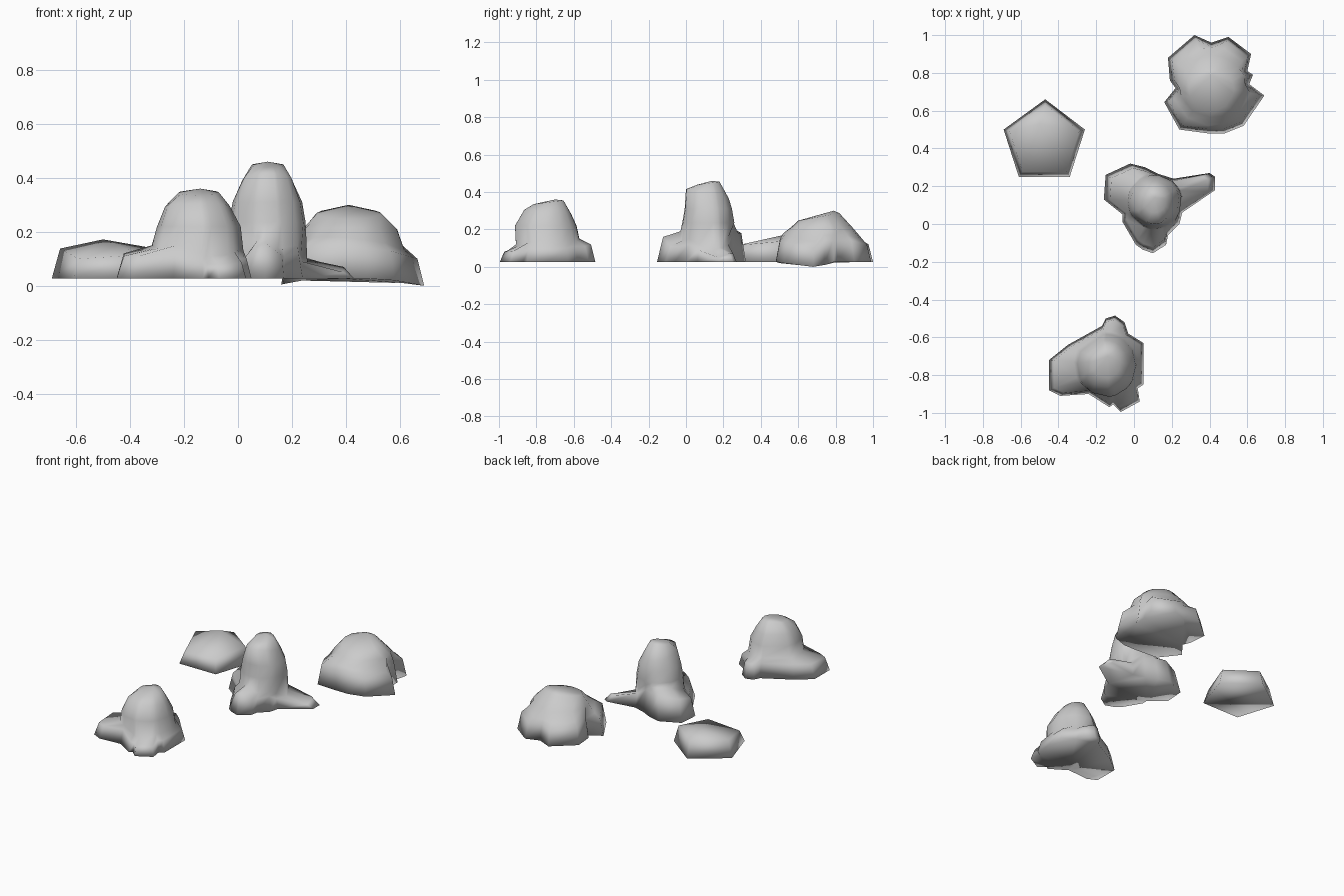
import bpy, bmesh
from math import atan2, cos, sin, hypot

BASE_Z = 0.027


def mound(name, centre, outline, rings, apex, shrink=0.88, collar=None):
    """Closed rock: lobed base outline, shoulder ring, collar where the lobes
    meet the body, body rings, apex.
    outline: (x, y, shoulder z[, base z]); rings: (cx, cy, rx, ry, z, tilt)."""
    cx, cy = centre
    n = len(outline)
    bm = bmesh.new()
    angles = [atan2(p[1] - cy, p[0] - cx) for p in outline]
    radii = [hypot(p[0] - cx, p[1] - cy) * shrink for p in outline]
    base = [bm.verts.new((p[0], p[1], p[3] if len(p) > 3 else BASE_Z)) for p in outline]

    def polar(rs, lift):
        return [bm.verts.new((cx + r * cos(a), cy + r * sin(a), p[2] + lift))
                for a, r, p in zip(angles, rs, outline)]

    loops = [base, polar(radii, 0)]
    if collar:
        loops.append(polar([min(r * 0.97, collar) for r in radii], 0.03))
    for rcx, rcy, rx, ry, z, tilt in rings:
        loops.append([bm.verts.new((rcx + rx * cos(a), rcy + ry * sin(a),
                                    z + tilt * sin(a))) for a in angles])
    for lo, hi in zip(loops, loops[1:]):
        for i in range(n):
            j = (i + 1) % n
            bm.faces.new((lo[i], lo[j], hi[j], hi[i]))
    top = bm.verts.new(apex)
    for i in range(n):
        bm.faces.new((loops[-1][i], loops[-1][(i + 1) % n], top))
    # Underside
    floor = bm.faces.new(base[::-1])
    bmesh.ops.triangulate(bm, faces=[floor])
    bmesh.ops.recalc_face_normals(bm, faces=bm.faces)
    for f in bm.faces:
        f.smooth = True
    mesh = bpy.data.meshes.new(name)
    bm.to_mesh(mesh)
    bm.free()
    obj = bpy.data.objects.new(name, mesh)
    bpy.context.collection.objects.link(obj)
    return obj


# Small five-sided rock, its top rising to the back
mound("flat_rock", (-0.47, 0.44),
      [(-0.61, 0.25, 0.10), (-0.34, 0.25, 0.115), (-0.26, 0.50, 0.135),
       (-0.47, 0.66, 0.13), (-0.69, 0.50, 0.138)],
      [], (-0.50, 0.53, 0.172), shrink=0.86)

# Tall central rock with three foot lobes
mound("tall_rock", (0.11, 0.12),
      [(0.01, -0.11, 0.10), (0.045, -0.135, 0.14), (0.10, -0.155, 0.16),
       (0.17, -0.11, 0.11), (0.18, -0.06, 0.11), (0.24, 0.0, 0.12),
       (0.255, 0.06, 0.09), (0.43, 0.18, 0.05), (0.43, 0.25, 0.07),
       (0.40, 0.27, 0.07), (0.21, 0.24, 0.12), (0.13, 0.265, 0.17),
       (0.06, 0.30, 0.18), (-0.02, 0.32, 0.18), (-0.15, 0.26, 0.17),
       (-0.16, 0.13, 0.14), (-0.06, 0.05, 0.11), (-0.06, 0.01, 0.11)],
      [(0.11, 0.12, 0.143, 0.14, 0.235, 0), (0.11, 0.12, 0.13, 0.127, 0.31, 0),
       (0.11, 0.115, 0.095, 0.115, 0.39, -0.025),
       (0.11, 0.12, 0.06, 0.06, 0.447, 0.008)],
      (0.11, 0.14, 0.46), collar=0.15)

# Front rock with a broad left lobe and two small knobs
mound("front_rock", (-0.15, -0.74),
      [(-0.45, -0.88, 0.11), (-0.39, -0.91, 0.11), (-0.24, -0.90, 0.12),
       (-0.13, -0.97, 0.09), (-0.11, -0.955, 0.08), (-0.07, -0.995, 0.08),
       (0.03, -0.94, 0.085), (0.02, -0.87, 0.10), (0.05, -0.85, 0.10),
       (0.05, -0.74, 0.10), (0.05, -0.63, 0.10), (-0.03, -0.58, 0.11),
       (-0.05, -0.52, 0.11), (-0.10, -0.485, 0.12), (-0.15, -0.50, 0.12),
       (-0.17, -0.54, 0.12), (-0.35, -0.64, 0.12), (-0.45, -0.72, 0.12)],
      [(-0.145, -0.75, 0.155, 0.165, 0.22, 0), (-0.15, -0.74, 0.12, 0.125, 0.295, -0.01),
       (-0.145, -0.735, 0.075, 0.08, 0.345, 0.01)],
      (-0.14, -0.70, 0.36), shrink=0.91, collar=0.17)

# Wide back rock with shallow lobes and a slightly uneven foot
mound("wide_rock", (0.41, 0.73),
      [(0.24, 0.50, 0.15, 0.02), (0.39, 0.48, 0.15), (0.48, 0.48, 0.14),
       (0.58, 0.52, 0.13, 0.02), (0.69, 0.68, 0.10, 0.0), (0.61, 0.74, 0.14, 0.01),
       (0.63, 0.79, 0.14), (0.60, 0.81, 0.14), (0.62, 0.90, 0.14),
       (0.50, 0.99, 0.12), (0.41, 0.96, 0.13), (0.32, 1.0, 0.12),
       (0.18, 0.88, 0.13), (0.19, 0.76, 0.13), (0.22, 0.72, 0.13, 0.02),
       (0.16, 0.645, 0.12, 0.005)],
      [(0.415, 0.73, 0.175, 0.165, 0.21, -0.005), (0.41, 0.71, 0.12, 0.11, 0.267, 0.02)],
      (0.41, 0.79, 0.30), shrink=0.91, collar=0.21)
